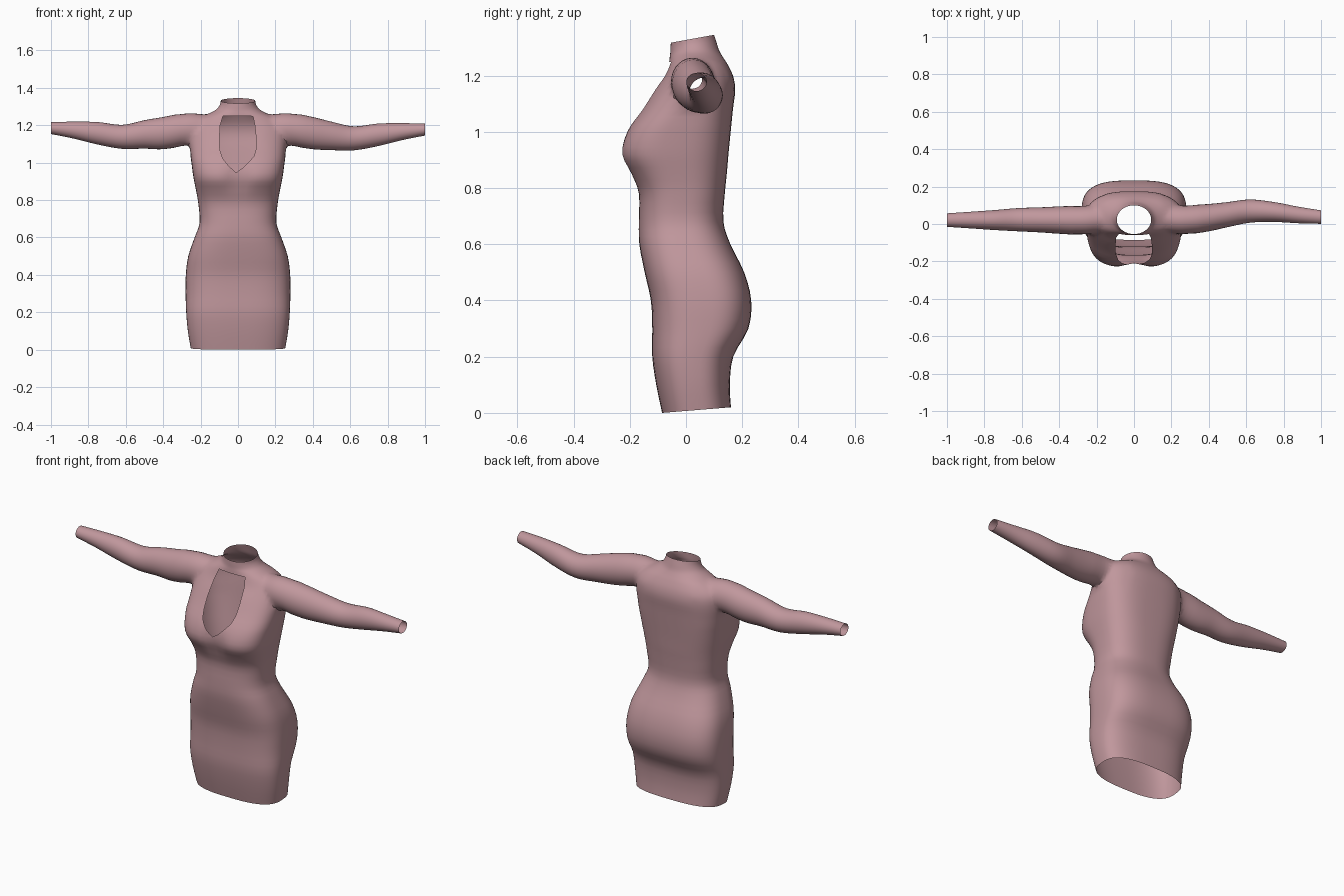
import bpy, bmesh, math

if "Cube" in bpy.data.objects:
    bpy.data.objects.remove(bpy.data.objects["Cube"])

# Materials: one fabric colour; a temporary one marks openings to be deleted
fabric = bpy.data.materials.new("dusty_pink_fabric")
fabric.diffuse_color = (0.53, 0.31, 0.335, 1)
fabric.use_nodes = True
fabric.node_tree.nodes["Principled BSDF"].inputs["Base Color"].default_value = fabric.diffuse_color
opening = bpy.data.materials.new("temporary_opening")


def smooth_rows(rows, steps):
    """Catmull-Rom interpolation of rows of section values."""
    out = []
    for i in range(len(rows) - 1):
        p = [rows[max(i - 1, 0)], rows[i], rows[i + 1], rows[min(i + 2, len(rows) - 1)]]
        for s in range(steps):
            t = s / steps
            out.append([0.5 * (2 * b + (c - a) * t + (2 * a - 5 * b + 4 * c - d) * t * t
                               + (3 * b - a - 3 * c + d) * t ** 3) for a, b, c, d in zip(*p)])
    return out + [list(rows[-1])]


def loft(name, rings):
    """Closed skin through rings; end caps get the opening material."""
    bm = bmesh.new()
    vr = [[bm.verts.new(co) for co in r] for r in rings]
    n = len(vr[0])
    for a, b in zip(vr, vr[1:]):
        for i in range(n):
            bm.faces.new((a[i], a[(i + 1) % n], b[(i + 1) % n], b[i]))
    for r in (vr[0], vr[-1]):
        bm.faces.new(r).material_index = 1
    bmesh.ops.recalc_face_normals(bm, faces=bm.faces)
    me = bpy.data.meshes.new(name)
    bm.to_mesh(me)
    bm.free()
    me.materials.append(fabric)
    me.materials.append(opening)
    ob = bpy.data.objects.new(name, me)
    bpy.context.collection.objects.link(ob)
    return ob


def boolean(ob, other, operation):
    mod = ob.modifiers.new("cut", 'BOOLEAN')
    mod.object, mod.operation, mod.solver = other, operation, 'EXACT'
    bpy.context.view_layer.objects.active = ob
    bpy.ops.object.modifier_apply(modifier=mod.name)
    bpy.data.objects.remove(other)


def spow(v, e):
    return math.copysign(abs(v) ** e, v)


# Torso: z, half width, front y, back y, squareness, rim tilt
torso = [
    (0.01, 0.253, -0.085, 0.160, 2.8, 0.01),
    (0.10, 0.268, -0.106, 0.156, 2.8, 0),
    (0.20, 0.277, -0.120, 0.168, 2.9, 0),
    (0.30, 0.280, -0.120, 0.222, 3.0, 0),
    (0.40, 0.279, -0.125, 0.232, 3.0, 0),
    (0.50, 0.266, -0.147, 0.207, 2.9, 0),
    (0.60, 0.232, -0.166, 0.158, 2.7, 0),
    (0.68, 0.205, -0.168, 0.133, 2.6, 0),
    (0.78, 0.212, -0.168, 0.138, 2.7, 0),
    (0.85, 0.224, -0.198, 0.145, 2.8, 0),
    (0.92, 0.238, -0.233, 0.151, 3.0, 0),
    (1.00, 0.249, -0.212, 0.159, 3.0, 0),
    (1.08, 0.258, -0.157, 0.167, 2.8, 0),
    (1.15, 0.258, -0.113, 0.175, 2.6, 0),
    (1.20, 0.245, -0.078, 0.167, 2.5, 0),
    (1.24, 0.205, -0.062, 0.148, 2.3, 0),
    (1.265, 0.150, -0.058, 0.132, 2.1, 0),
    (1.285, 0.115, -0.056, 0.118, 2.0, 0.004),
    (1.31, 0.097, -0.055, 0.108, 2.0, 0.01),
    (1.331, 0.092, -0.054, 0.100, 2.0, 0.014),
]
rings = []
for z, hw, front, back, n, tilt in smooth_rows(torso, 3):
    ring = []
    for k in range(64):
        a = 2 * math.pi * k / 64
        x, s = hw * spow(math.cos(a), 2 / n), spow(math.sin(a), 2 / n)
        y = (front + back) / 2 + s * (back - front) / 2
        if s < 0:  # dip between the two sides of the bust
            y += 0.025 * math.exp(-(x / 0.06) ** 2 - ((z - 0.92) / 0.07) ** 2)
        ring.append((x, y, z + tilt * s))
    rings.append(ring)
dress = loft("dress", rings)

# Sleeves: x, centre y, centre z, y radius, z radius
right = [
    (0.12, 0.030, 1.175, 0.060, 0.075),
    (0.20, 0.025, 1.180, 0.075, 0.082),
    (0.28, 0.022, 1.178, 0.078, 0.088),
    (0.40, 0.034, 1.158, 0.073, 0.086),
    (0.50, 0.050, 1.143, 0.067, 0.076),
    (0.62, 0.069, 1.130, 0.062, 0.064),
    (0.75, 0.064, 1.149, 0.053, 0.060),
    (0.88, 0.048, 1.166, 0.044, 0.045),
    (1.00, 0.037, 1.177, 0.036, 0.032),
]
left_y = [0.03, 0.025, 0.02, 0.021, 0.022, 0.023, 0.021, 0.021, 0.021]
left = [(x, ly, z + 0.008 * (x > 0.45), ry, rz)
        for (x, y, z, ry, rz), ly in zip(right, left_y)]
for name, side, rows in (("right_sleeve", 1, right), ("left_sleeve", -1, left)):
    rings = [[(side * x, y + ry * math.cos(math.pi * k / 14), z + rz * math.sin(math.pi * k / 14))
              for k in range(28)] for x, y, z, ry, rz in smooth_rows(rows, 4)]
    boolean(dress, loft(name, rings), 'UNION')

# Blend the shoulder seams
bm = bmesh.new()
bm.from_mesh(dress.data)
near = [v for v in bm.verts if 0.12 < abs(v.co.x) < 0.34 and v.co.z > 1.03]
bmesh.ops.remove_doubles(bm, verts=near, dist=0.004)
near = [v for v in bm.verts if 0.16 < abs(v.co.x) < 0.32 and v.co.z > 1.05]
for _ in range(5):
    bmesh.ops.smooth_vert(bm, verts=near, factor=0.5, use_axis_x=True,
                          use_axis_y=True, use_axis_z=True)
bm.to_mesh(dress.data)
bm.free()

# Chest keyhole cut through the front only
outline = [(-0.08, 1.25), (0.08, 1.248), (0.09, 1.2), (0.097, 1.13), (0.096, 1.07),
           (0.085, 1.035), (0.062, 1.008), (0.03, 0.975), (-0.01, 0.947), (-0.05, 0.982),
           (-0.083, 1.025), (-0.097, 1.07), (-0.1, 1.12), (-0.095, 1.2)]
cutter = loft("keyhole_cutter", [[(x, y, z) for x, z in outline] for y in (-0.4, 0.02)])
for p in cutter.data.polygons:
    p.material_index = 1
boolean(dress, cutter, 'DIFFERENCE')

# Open the hem, cuffs, collar and keyhole
bm = bmesh.new()
bm.from_mesh(dress.data)
bmesh.ops.delete(bm, geom=[f for f in bm.faces if f.material_index == 1], context='FACES')
bm.to_mesh(dress.data)
bm.free()
dress.data.materials.pop(index=1)
bpy.data.materials.remove(opening)

bpy.ops.object.select_all(action='DESELECT')
dress.select_set(True)
bpy.context.view_layer.objects.active = dress
bpy.ops.object.shade_smooth_by_angle(angle=math.radians(50))
